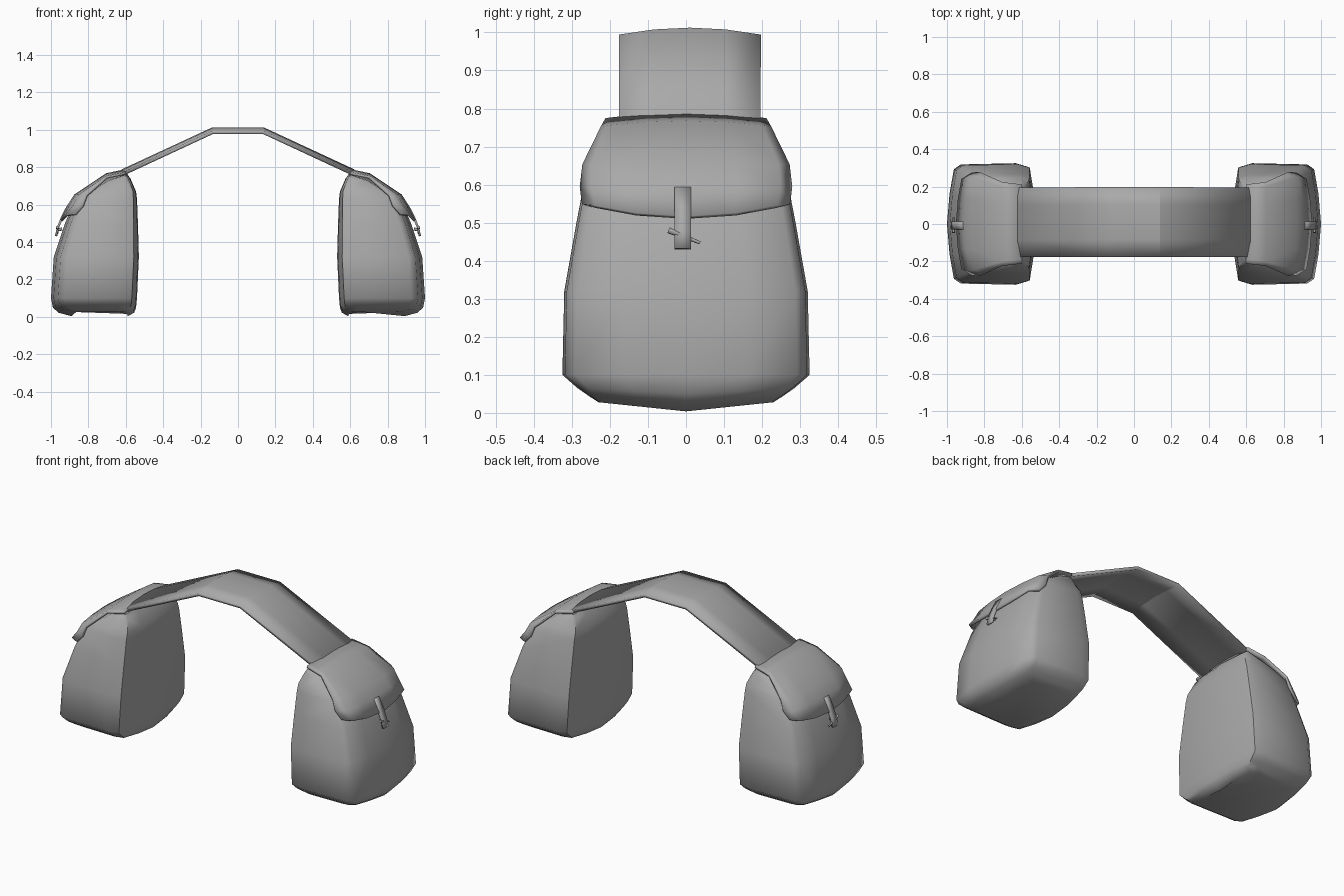
import bpy, math
from mathutils import Vector

cube = bpy.data.objects.get("Cube")
if cube:
    bpy.data.objects.remove(cube, do_unlink=True)

grey = bpy.data.materials.new("plain grey")
grey.use_nodes = True
grey.diffuse_color = (0.4, 0.4, 0.4, 1)
grey.node_tree.nodes["Principled BSDF"].inputs["Base Color"].default_value = (0.4, 0.4, 0.4, 1)
grey.node_tree.nodes["Principled BSDF"].inputs["Roughness"].default_value = 0.8


def loft(name, rows, closed=False, thickness=0, mirror=True, angle=50):
    """Skin equal-length rows of points; closed rows get end caps."""
    n = len(rows[0])
    verts = [p for row in rows for p in row]
    faces = []
    for r in range(len(rows) - 1):
        for i in range(n if closed else n - 1):
            j = (i + 1) % n
            faces.append((r * n + i, r * n + j, (r + 1) * n + j, (r + 1) * n + i))
    if closed:
        last = (len(rows) - 1) * n
        faces += [tuple(reversed(range(n))), tuple(range(last, last + n))]
    mesh = bpy.data.meshes.new(name)
    mesh.from_pydata(verts, [], faces)
    mesh.materials.append(grey)
    obj = bpy.data.objects.new(name, mesh)
    bpy.context.collection.objects.link(obj)
    bpy.ops.object.select_all(action='DESELECT')
    obj.select_set(True)
    bpy.context.view_layer.objects.active = obj
    bpy.ops.object.shade_smooth_by_angle(angle=math.radians(angle))
    if thickness:
        mod = obj.modifiers.new("thickness", 'SOLIDIFY')
        mod.thickness = thickness
        mod.offset = -1
    if mirror:
        obj.modifiers.new("other side", 'MIRROR')
    return obj


def tube(name, start, end, r1, r2, sides=8):
    """Tapered rod between two points."""
    a, b = Vector(start), Vector(end)
    d = (b - a).normalized()
    side = d.orthogonal().normalized()
    up = d.cross(side)
    ring = [side * math.cos(t) + up * math.sin(t)
            for t in (2 * math.pi * i / sides for i in range(sides))]
    return loft(name, [[a + v * r1 for v in ring], [b + v * r2 for v in ring]], closed=True)


# Bag bodies: rounded rings stacked upward (z, inner x, outer x, half depth, edge lift)
levels = [
    (0.004, 0.59, 0.89, 0.23, 0.024),
    (0.022, 0.555, 0.96, 0.255, 0.022),
    (0.05, 0.545, 0.99, 0.285, 0.015),
    (0.10, 0.54, 1.0, 0.325, 0),
    (0.32, 0.53, 0.985, 0.32, 0),
    (0.50, 0.535, 0.925, 0.288, 0),
    (0.63, 0.54, 0.87, 0.263, 0),
    (0.67, 0.545, 0.81, 0.25, 0),
    (0.74, 0.575, 0.70, 0.217, -0.01),
    (0.768, 0.595, 0.62, 0.205, -0.014),
]
half = [(1, 0), (0.97, 0.5), (0.92, 0.9), (0.84, 0.98),
        (0.2, 1), (0.06, 0.94), (0.01, 0.5), (0, 0)]
outline = half + [(u, -v) for u, v in reversed(half[1:-1])]
loft("bag_body", [[(xi + u * (xo - xi), v * hy, z + lift * abs(v)) for u, v in outline]
                  for z, xi, xo, hy, lift in levels], closed=True)

# Flaps draped over the outer top of each bag (x, z, half depth, corner drop, hem lift)
path = [
    (0.598, 0.776, 0.21, 0, -0.015),
    (0.70, 0.755, 0.22, 0.02, -0.015),
    (0.865, 0.645, 0.264, 0.8, 0),
    (0.90, 0.59, 0.268, 1, 0),
    (0.94, 0.51, 0.262, 1, 0.035),
]
drop = [(-1, 0.075), (-0.9, 0.028), (-0.5, 0.01), (0, 0), (0.5, 0.01), (0.9, 0.028), (1, 0.075)]
loft("bag_flap", [[(x - d * k, v * hy, z + lift * v * v) for v, d in drop]
                  for x, z, hy, k, lift in path], thickness=0.014)

# Connecting strap arched between the bags, slightly bowed across its width
strap_path = [(-0.615, 0.772), (-0.135, 0.995), (0.135, 0.995), (0.615, 0.772)]
loft("connecting_strap", [[(x, 0.01 + v * 0.184, z - 0.018 * v * v)
                           for v in (1, 0.5, 0, -0.5, -1)]
                          for x, z in strap_path], thickness=-0.018, mirror=False, angle=15)

# Closing tab with a tapered toggle on each outer face
tab = [(0.905, 0.588), (0.935, 0.53), (0.957, 0.475), (0.967, 0.43)]
loft("closing_tab", [[(x, y, z) for y in (-0.03, 0.013)] for x, z in tab], thickness=0.012)
tube("toggle", (0.965, -0.046, 0.48), (0.965, 0.037, 0.447), 0.008, 0.004)
tube("toggle_loop", (0.94, -0.008, 0.47), (0.968, -0.008, 0.464), 0.008, 0.008)
